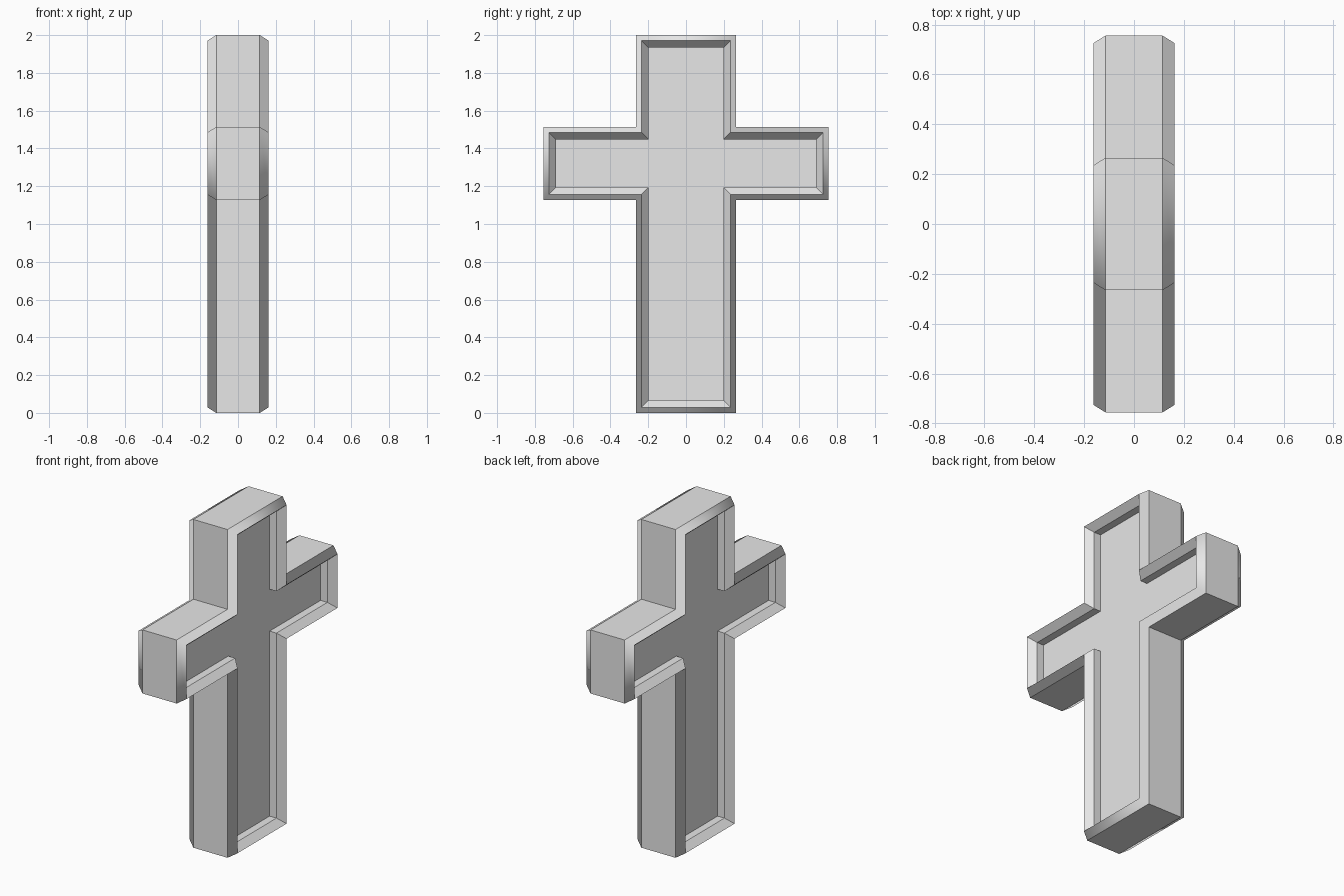
import bpy
import bmesh

cube = bpy.data.objects.get("Cube")
if cube:
    bpy.data.objects.remove(cube, do_unlink=True)

STEM, ARM = 0.265, 0.755        # half widths along y
ARM_LOW, ARM_HIGH, TOP = 1.127, 1.514, 2.0

# Rim section from the outer edge to the sunken panel: (inset, x)
RIM = [(0, 0.115), (0.029, 0.162), (0.066, 0.12), (0.066, 0.074)]


def cross_outline(inset):
    """Corners of the cross in (y, z), shrunk evenly by the inset."""
    stem, arm = STEM - inset, ARM - inset
    low, high = ARM_LOW + inset, ARM_HIGH - inset
    half = [(stem, inset), (stem, low), (arm, low),
            (arm, high), (stem, high), (stem, TOP - inset)]
    return half + [(-y, z) for y, z in reversed(half)]


# Plain stone-grey material
grey = bpy.data.materials.new("light_grey")
grey.use_nodes = True
colour = (0.8, 0.8, 0.8, 1)
grey.diffuse_color = colour
grey.node_tree.nodes["Principled BSDF"].inputs["Base Color"].default_value = colour

# Rings run from the right panel, over both rims, to the left panel
section = [(i, -x) for i, x in reversed(RIM)] + RIM
bm = bmesh.new()
rings = [[bm.verts.new((x, y, z)) for y, z in cross_outline(inset)]
         for inset, x in section]

# Walls between neighbouring rings; only the outer chamfers shade softly
chamfers = (len(RIM) - 2, len(RIM))
for k, (a, b) in enumerate(zip(rings, rings[1:])):
    for j in range(len(a)):
        n = (j + 1) % len(a)
        face = bm.faces.new((a[j], a[n], b[n], b[j]))
        face.smooth = k in chamfers

# Sunken panels
bm.faces.new(rings[0])
bm.faces.new(rings[-1])
bmesh.ops.recalc_face_normals(bm, faces=bm.faces)

mesh = bpy.data.meshes.new("cross")
bm.to_mesh(mesh)
bm.free()
mesh.materials.append(grey)
bpy.context.collection.objects.link(bpy.data.objects.new("cross", mesh))
